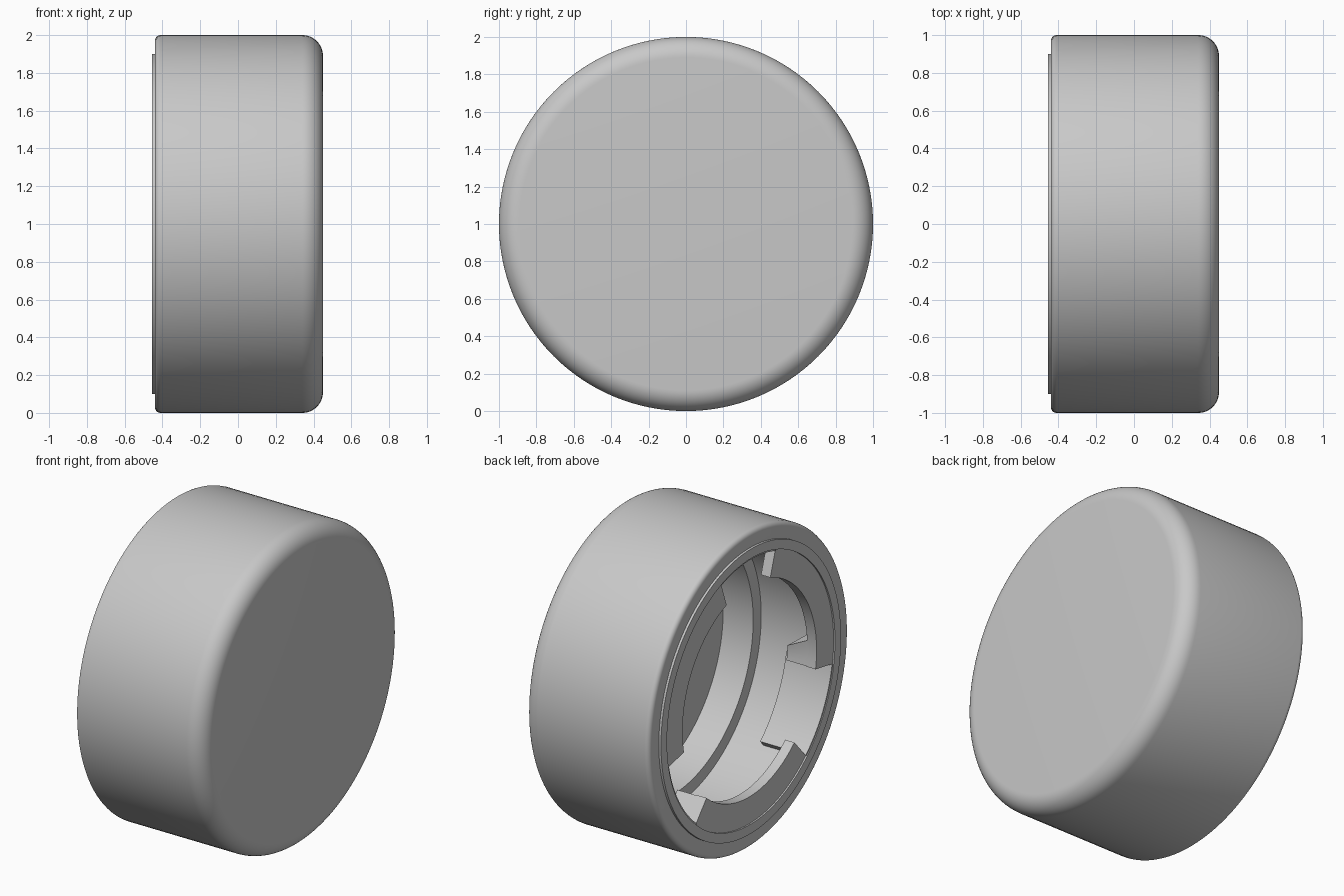
import bpy, bmesh, math
from mathutils import Vector, Matrix

cube = bpy.data.objects.get("Cube")
if cube:
    bpy.data.objects.remove(cube, do_unlink=True)

grey = bpy.data.materials.new("light grey")
grey.use_nodes = True
colour = (0.58, 0.58, 0.58, 1)
grey.diffuse_color = colour
grey.node_tree.nodes["Principled BSDF"].inputs["Base Color"].default_value = colour


def finish(name, bm):
    bmesh.ops.recalc_face_normals(bm, faces=bm.faces)
    mesh = bpy.data.meshes.new(name)
    bm.to_mesh(mesh)
    bm.free()
    mesh.materials.append(grey)
    obj = bpy.data.objects.new(name, mesh)
    obj.location.z = 1
    bpy.context.collection.objects.link(obj)
    bpy.ops.object.select_all(action='DESELECT')
    obj.select_set(True)
    bpy.context.view_layer.objects.active = obj
    bpy.ops.object.shade_smooth_by_angle(angle=math.radians(30))
    return obj


def lathe(name, profile, closed=False, steps=128):
    """Turn an (x, radius) profile around the x axis."""
    bm = bmesh.new()
    verts = [bm.verts.new((x, r, 0)) for x, r in profile]
    edges = [bm.edges.new(pair) for pair in zip(verts, verts[1:])]
    if closed:
        edges.append(bm.edges.new((verts[-1], verts[0])))
    bmesh.ops.spin(bm, geom=verts + edges, cent=(0, 0, 0), axis=(1, 0, 0),
                   angle=math.tau, steps=steps, use_merge=False)
    bmesh.ops.remove_doubles(bm, verts=bm.verts, dist=1e-5)
    return finish(name, bm)


def sector(name, x0, x1, r0, r1, start, end, ramp=0):
    """Solid arc segment; angles in degrees from +y towards +z.
    ramp slants the starting side towards the back."""
    bm = bmesh.new()
    steps = max(2, int((end - start) / 3))
    rings = []
    for i in range(steps + 1):
        t = i / steps
        ring = []
        for x, r, lag in ((x0, r0, 0), (x0, r1, 0), (x1, r1, ramp), (x1, r0, ramp)):
            a = math.radians(start + lag + (end - start - lag) * t)
            ring.append(bm.verts.new((x, r * math.cos(a), r * math.sin(a))))
        rings.append(ring)
    for a, b in zip(rings, rings[1:]):
        for k in range(4):
            n = (k + 1) % 4
            bm.faces.new((a[k], a[n], b[n], b[k]))
    bm.faces.new(rings[0])
    bm.faces.new(rings[-1])
    return finish(name, bm)


def fillet(cx, cr, radius, start, end, steps):
    """Quarter-round points for a lathe profile."""
    angles = [math.radians(start + (end - start) * i / steps) for i in range(steps + 1)]
    return [(cx + radius * math.cos(a), cr + radius * math.sin(a)) for a in angles]


# Cup body: closed rounded end at +x, stepped bore open at -x
body = [(0.45, 0)]
body += fillet(0.34, 0.89, 0.11, 0, 90, 12)
body += fillet(-0.41, 0.97, 0.03, 90, 180, 5)
body += [(-0.44, 0.88), (0.09, 0.88), (0.09, 0.8), (0.3, 0.8), (0.3, 0)]
lathe("cap_body", body)

# Raised ring around the mouth
lathe("mouth_ring", [(-0.455, 0.9), (-0.455, 0.84), (-0.38, 0.84), (-0.38, 0.9)], closed=True)

# Three locking tabs, each with an end stop and a guide pad beside it
for i in range(3):
    turn = 120 * i
    sector(f"locking_tab_{i + 1}", -0.445, -0.38, 0.67, 0.86, turn - 12, turn + 70)
    sector(f"tab_stop_{i + 1}", -0.43, -0.24, 0.672, 0.89, turn + 54, turn + 69.8, ramp=8)
    sector(f"guide_pad_{i + 1}", -0.45, -0.13, 0.83, 0.89, turn + 70, turn + 108)
